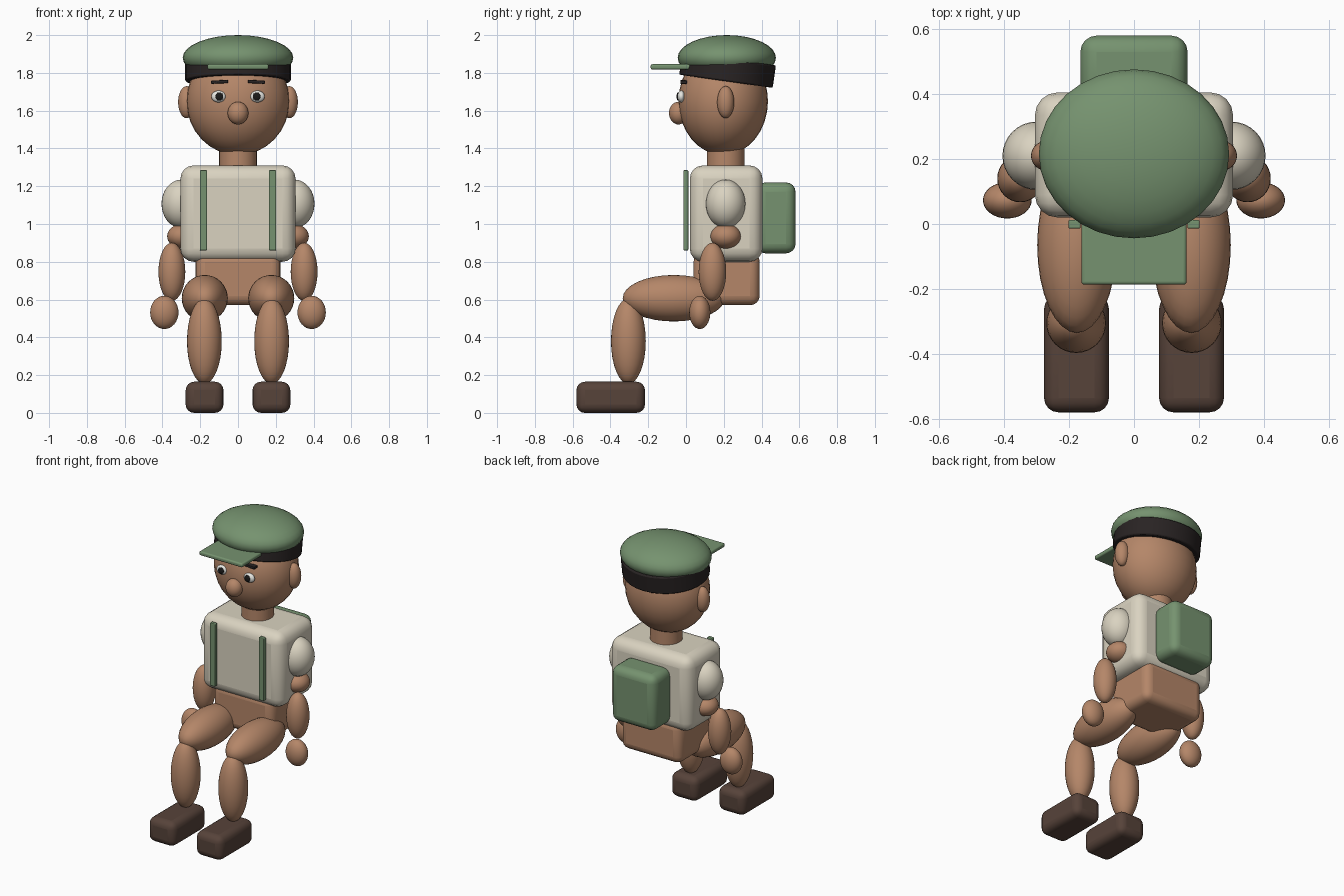
import bpy
import math

cube = bpy.data.objects.get("Cube")
if cube:
    bpy.data.objects.remove(cube, do_unlink=True)


def material(name, r, g, b):
    mat = bpy.data.materials.new(name)
    mat.use_nodes = True
    mat.diffuse_color = (r, g, b, 1)
    bsdf = next(n for n in mat.node_tree.nodes if n.type == 'BSDF_PRINCIPLED')
    bsdf.inputs["Base Color"].default_value = (r, g, b, 1)
    bsdf.inputs["Roughness"].default_value = 0.8
    return mat


skin = material("skin", 0.46, 0.24, 0.14)
cream = material("cream_cloth", 0.70, 0.65, 0.53)
green = material("green_cloth", 0.18, 0.29, 0.16)
leather = material("brown_leather", 0.095, 0.056, 0.042)
dark = material("dark_band", 0.022, 0.017, 0.017)
white = material("eye_white", 0.80, 0.80, 0.76)
black = material("pupil_black", 0.01, 0.01, 0.01)


def finish(name, mat, angle=40):
    ob = bpy.context.object
    ob.name = name
    ob.data.materials.append(mat)
    bpy.ops.object.shade_smooth_by_angle(angle=math.radians(angle))
    return ob


def ball(name, mat, centre, radii):
    bpy.ops.mesh.primitive_uv_sphere_add(segments=32, ring_count=16, radius=1, location=centre)
    bpy.context.object.scale = radii
    bpy.ops.object.transform_apply(location=False, rotation=False, scale=True)
    return finish(name, mat, 60)


def box(name, mat, low, high, bevel, turn=0):
    centre = [(a + b) / 2 for a, b in zip(low, high)]
    bpy.ops.mesh.primitive_cube_add(size=1, location=centre)
    ob = bpy.context.object
    ob.scale = [b - a for a, b in zip(low, high)]
    bpy.ops.object.transform_apply(location=False, rotation=False, scale=True)
    ob.rotation_euler.y = turn
    mod = ob.modifiers.new("rounded_edges", 'BEVEL')
    mod.width = bevel
    mod.segments = 4
    return finish(name, mat)


def drum(name, mat, centre, radii, height, tilt=0, bevel=0.008):
    bpy.ops.mesh.primitive_cylinder_add(vertices=32, radius=1, depth=height, location=centre)
    ob = bpy.context.object
    ob.scale = (*radii, 1)
    bpy.ops.object.transform_apply(location=False, rotation=False, scale=True)
    ob.rotation_euler.x = tilt
    mod = ob.modifiers.new("rounded_edges", 'BEVEL')
    mod.width = bevel
    mod.segments = 2
    return finish(name, mat)


# Body
box("torso", cream, (-0.305, 0.02, 0.80), (0.305, 0.405, 1.31), 0.07)
box("pelvis", skin, (-0.225, 0.04, 0.57), (0.225, 0.39, 0.85), 0.05)
box("backpack", green, (-0.165, 0.37, 0.845), (0.165, 0.58, 1.22), 0.05)
drum("neck", skin, (0, 0.21, 1.35), (0.1, 0.1), 0.16)

# Head and nose
ball("head", skin, (0, 0.197, 1.65), (0.273, 0.237, 0.285))
ball("nose", skin, (0, -0.04, 1.587), (0.055, 0.05, 0.06))

# Hat
drum("hat_band", dark, (0, 0.22, 1.815), (0.28, 0.25), 0.12, math.radians(-8))
ball("hat_crown", green, (0, 0.216, 1.88), (0.293, 0.26, 0.12))
box("hat_visor", green, (-0.162, -0.187, 1.818), (0.162, 0.03, 1.846), 0.01)

# Paired parts: the model's left is +x
for side, s in (("left", 1), ("right", -1)):
    def pair_ball(part, mat, x, y, z, radii):
        ball(f"{side}_{part}", mat, (s * x, y, z), radii)

    def pair_box(part, mat, x, half, y, z, bevel, turn=0):
        box(f"{side}_{part}", mat, (s * x - half, y[0], z[0]),
            (s * x + half, y[1], z[1]), bevel, s * turn)

    # Face
    pair_ball("ear", skin, 0.272, 0.21, 1.645, (0.045, 0.045, 0.085))
    pair_ball("eye", white, 0.103, -0.025, 1.675, (0.038, 0.02, 0.031))
    pair_ball("pupil", black, 0.099, -0.041, 1.675, (0.021, 0.009, 0.022))
    pair_box("eyebrow", dark, 0.098, 0.045, (-0.03, 0.005), (1.744, 1.761), 0.004, 0.05)

    # Arms
    pair_ball("sleeve", cream, 0.30, 0.21, 1.107, (0.105, 0.105, 0.128))
    pair_ball("elbow", skin, 0.295, 0.21, 0.935, (0.08, 0.081, 0.065))
    pair_ball("forearm", skin, 0.35, 0.14, 0.747, (0.071, 0.073, 0.154))
    pair_ball("hand", skin, 0.39, 0.073, 0.532, (0.075, 0.056, 0.088))

    # Legs
    pair_ball("thigh", skin, 0.176, -0.065, 0.607, (0.122, 0.27, 0.123))
    pair_ball("shin", skin, 0.178, -0.305, 0.38, (0.092, 0.092, 0.226))
    pair_box("shoe", leather, 0.177, 0.1, (-0.58, -0.217), (0, 0.165), 0.045)

    # Shoulder strap on the chest
    pair_box("strap", green, 0.183, 0.019, (-0.014, 0.012), (0.86, 1.285), 0.005)
